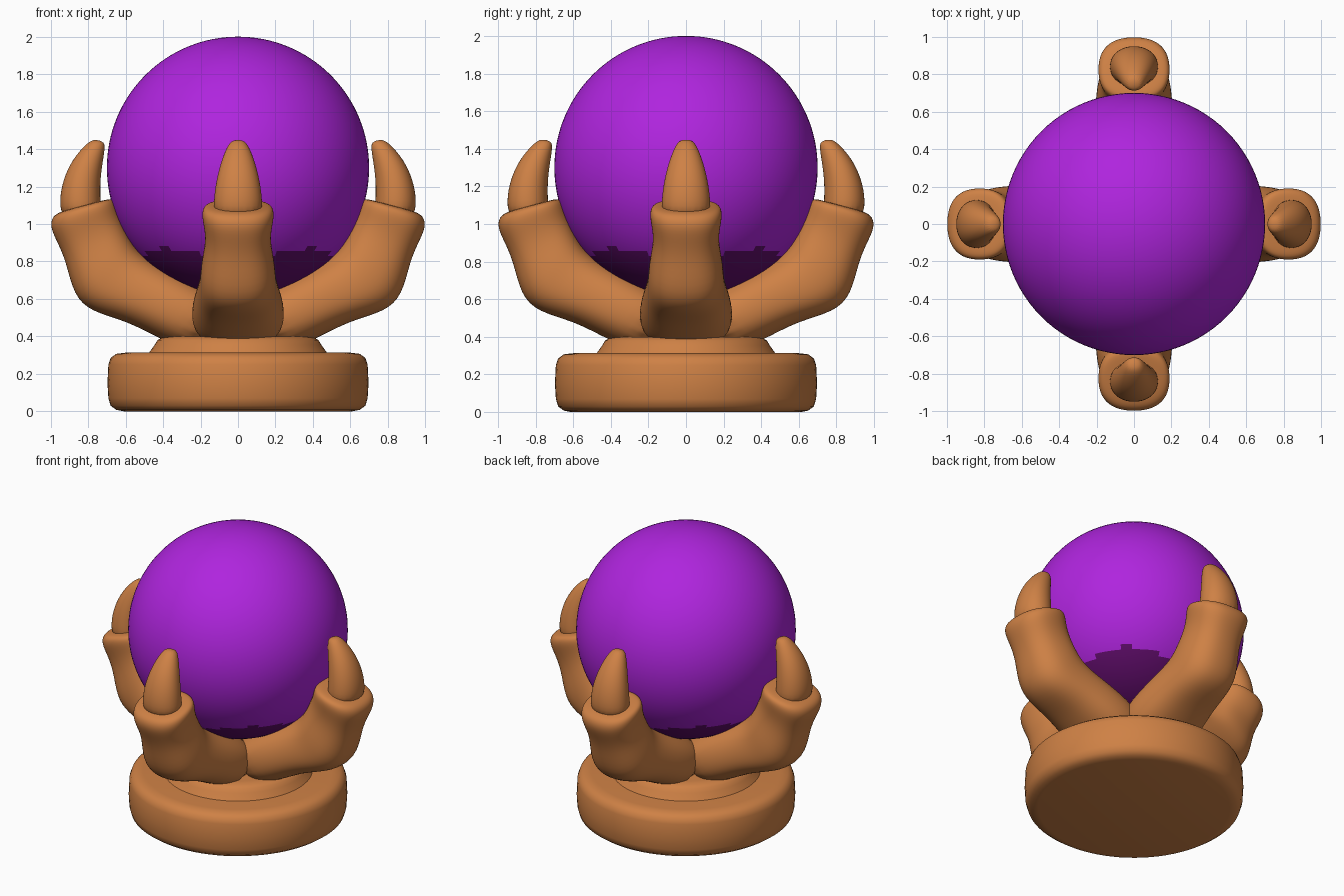
import bpy
import bmesh
from math import cos, sin, pi, atan2, radians, copysign
from mathutils import Matrix, Vector

cube = bpy.data.objects.get("Cube")
if cube:
    bpy.data.objects.remove(cube, do_unlink=True)


def material(name, rgb):
    m = bpy.data.materials.new(name)
    m.use_nodes = True
    colour = (*rgb, 1)
    m.diffuse_color = colour
    m.node_tree.nodes["Principled BSDF"].inputs["Base Color"].default_value = colour
    return m


bronze = material("bronze orange", (0.62, 0.22, 0.06))
purple = material("purple", (0.43, 0.018, 0.73))
dark_purple = material("dark purple", (0.12, 0.004, 0.15))


def finish(bm, name, mats, angle=60):
    bmesh.ops.recalc_face_normals(bm, faces=bm.faces)
    mesh = bpy.data.meshes.new(name)
    bm.to_mesh(mesh)
    bm.free()
    for m in mats:
        mesh.materials.append(m)
    ob = bpy.data.objects.new(name, mesh)
    bpy.context.collection.objects.link(ob)
    bpy.ops.object.select_all(action="DESELECT")
    ob.select_set(True)
    bpy.context.view_layer.objects.active = ob
    bpy.ops.object.shade_smooth_by_angle(angle=radians(angle))
    return ob


def skin(bm, rings):
    for a, b in zip(rings, rings[1:]):
        n = len(a)
        for i in range(n):
            j = (i + 1) % n
            bm.faces.new((a[i], a[j], b[j], b[i]))
    bm.faces.new(rings[0])
    bm.faces.new(rings[-1])


def lathe(name, profile, sides=80):
    bm = bmesh.new()
    rings = [[bm.verts.new((r * cos(2 * pi * i / sides), r * sin(2 * pi * i / sides), z))
              for i in range(sides)] for r, z in profile]
    skin(bm, rings)
    return finish(bm, name, [bronze], 50)


def limb(name, sections, turn, power, sides=20):
    """Loft of rounded sections: outer (r, z), inner (r, z), half width."""
    bm = bmesh.new()
    rings = []
    for ro, zo, ri, zi, w in sections:
        outer, inner = Vector((ro, 0, zo)), Vector((ri, 0, zi))
        mid, half = (outer + inner) / 2, (outer - inner) / 2
        ring = []
        for i in range(sides):
            a = 2 * pi * i / sides
            c = copysign(abs(cos(a)) ** (2 / power), cos(a))
            s = copysign(abs(sin(a)) ** (2 / power), sin(a))
            ring.append(bm.verts.new(mid + half * c + Vector((0, w * s, 0))))
        rings.append(ring)
    skin(bm, rings)
    bm.transform(Matrix.Rotation(turn, 4, "Z"))
    ob = finish(bm, name, [bronze], 80)
    sub = ob.modifiers.new("smooth", "SUBSURF")
    sub.levels = sub.render_levels = 2
    return ob


# Round plinth and the raised step above it
lathe("plinth", [(0.61, 0.0), (0.65, 0.008), (0.68, 0.03), (0.692, 0.07), (0.697, 0.15),
                 (0.692, 0.25), (0.68, 0.285), (0.65, 0.307), (0.6, 0.313)])
lathe("plinth_step", [(0.49, 0.29), (0.47, 0.32), (0.445, 0.355), (0.43, 0.38),
                      (0.405, 0.395), (0.36, 0.4)])

# Four fingers with claws
finger = [
    (0.22, 0.3, 0.0, 0.55, 0.24),
    (0.42, 0.385, 0.2, 0.68, 0.255),
    (0.59, 0.48, 0.38, 0.76, 0.225),
    (0.79, 0.53, 0.51, 0.83, 0.205),
    (0.88, 0.62, 0.57, 0.91, 0.2),
    (0.92, 0.8, 0.605, 0.99, 0.175),
    (0.965, 0.9, 0.63, 1.05, 0.18),
    (1.005, 0.98, 0.645, 1.1, 0.195),
    (0.995, 1.04, 0.66, 1.13, 0.19),
    (0.95, 1.065, 0.69, 1.135, 0.155),
    (0.88, 1.085, 0.76, 1.115, 0.08),
]
claw = [
    (0.94, 1.02, 0.73, 1.04, 0.13),
    (0.957, 1.12, 0.733, 1.13, 0.132),
    (0.935, 1.24, 0.735, 1.22, 0.118),
    (0.885, 1.345, 0.725, 1.31, 0.093),
    (0.815, 1.425, 0.71, 1.4, 0.06),
    (0.77, 1.455, 0.712, 1.44, 0.032),
]
for k, side in enumerate(("left", "back", "right", "front")):
    limb(side + "_finger", finger, k * pi / 2, 2.4)
    limb(side + "_claw", claw, k * pi / 2, 2.1)

# Crystal ball with a dark underside
bm = bmesh.new()
bmesh.ops.create_uvsphere(bm, u_segments=96, v_segments=64, radius=0.7)
bmesh.ops.translate(bm, verts=bm.verts, vec=(0, 0, 1.3))
for f in bm.faces:
    c = f.calc_center_median()
    edge = 0.84 - 0.03 * cos(4 * atan2(c.y, c.x))
    f.material_index = int(c.z < edge)
finish(bm, "crystal_ball", [purple, dark_purple])
